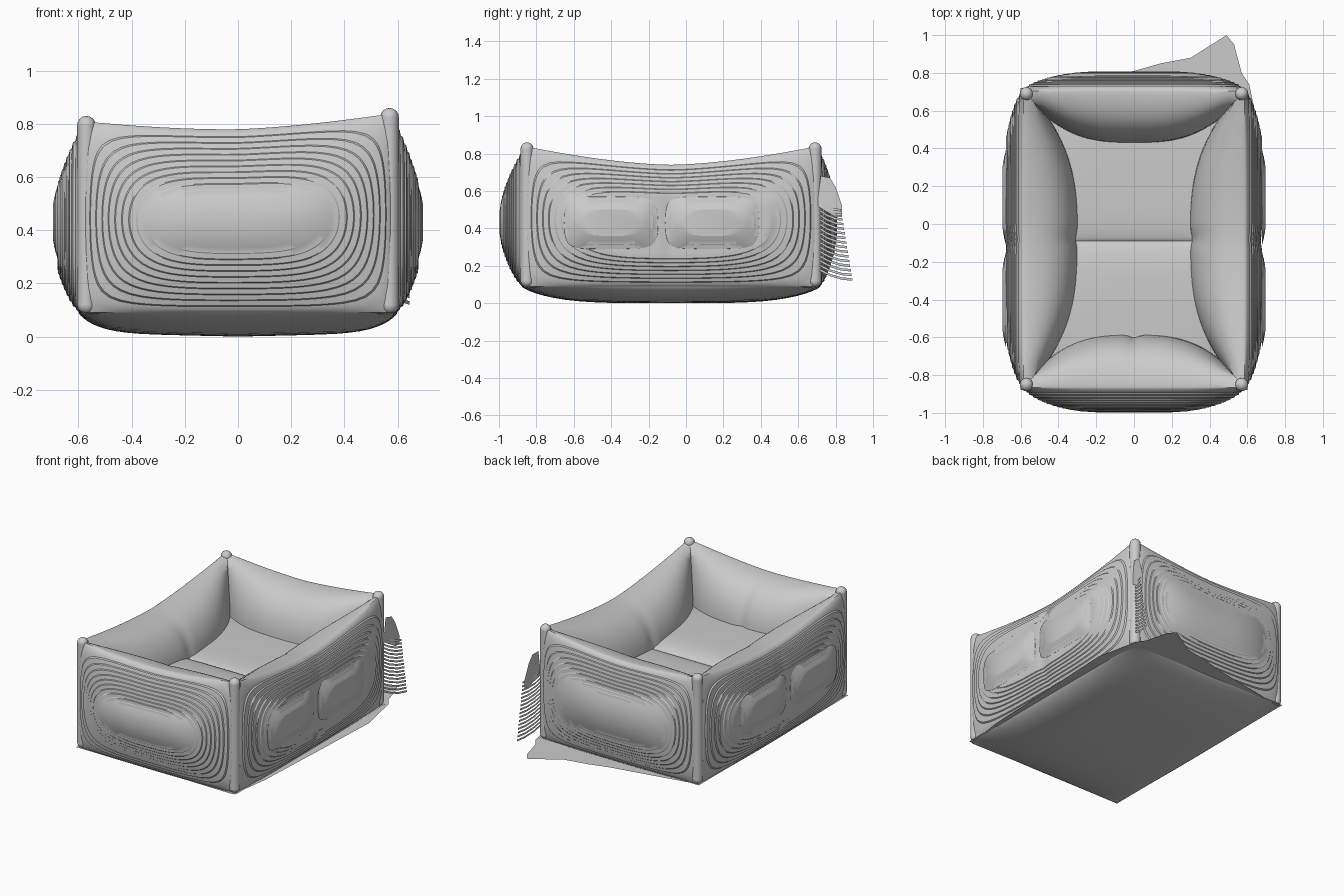
import bpy, bmesh, math
from math import cos, sin, pi, exp
from mathutils import Matrix

cube = bpy.data.objects.get("Cube")
if cube:
    bpy.data.objects.remove(cube)

fabric = bpy.data.materials.new("grey_fabric")
fabric.use_nodes = True
grey = (0.6, 0.6, 0.6, 1)
fabric.diffuse_color = grey
fabric.node_tree.nodes["Principled BSDF"].inputs["Base Color"].default_value = grey

SEGS = 96
HX, CY, HY, LOW, TOP = 0.585, -0.08, 0.785, 0.085, 0.825


def finish(name, bm, closed=True):
    bmesh.ops.remove_doubles(bm, verts=bm.verts, dist=0.0004)
    if closed:
        bmesh.ops.recalc_face_normals(bm, faces=bm.faces)
    mesh = bpy.data.meshes.new(name)
    bm.to_mesh(mesh)
    bm.free()
    mesh.materials.append(fabric)
    obj = bpy.data.objects.new(name, mesh)
    bpy.context.collection.objects.link(obj)
    bpy.ops.object.select_all(action='DESELECT')
    obj.select_set(True)
    bpy.context.view_layer.objects.active = obj
    bpy.ops.object.shade_smooth_by_angle(angle=math.radians(30))


def contour(a, s):
    """Point in direction a where a stuffed panel has the level of ring s."""
    c, d = cos(a), sin(a)
    lo, hi = 0, 1 / max(abs(c), abs(d))
    for _ in range(24):
        r = (lo + hi) / 2
        if (1 - abs(c * r) ** 3.5) * (1 - (d * r) ** 2) > 1 - s * s:
            lo = r
        else:
            hi = r
    return c * hi, d * hi


def skin(bm, rings, place, depth):
    """Concentric rings, square at the rim and oval in the middle."""
    prev = None
    for s, level in rings:
        ring = []
        for i in range(SEGS):
            u, v = contour(2 * pi * i / SEGS, s)
            ring.append(bm.verts.new(place(u, v, depth(u, v, level))))
        if prev:
            for i in range(SEGS):
                j = (i + 1) % SEGS
                bm.faces.new((prev[i], prev[j], ring[j], ring[i]))
        prev = ring
    bm.faces.new(prev)


def smooth_rings(n):
    return [(cos(pi / 2 * i / n), cos(pi / 2 * i / n)) for i in range(n)]


def stepped_rings(n, start, end):
    """Ring pairs whose second ring jumps up, giving stitched terraces."""
    rings = []
    for i in range(n):
        s = start + (end - start) * i / (n - 1)
        rings += [(s, s + 0.016), (s - 0.01, s - 0.02)]
    return rings


def bolster(name, place, outer, inner, crease_out=0, crease_in=0, plateau=0):
    def crease(u, amount):
        return 1 - amount * exp(-(u / 0.05) ** 2)

    def rim(s, width):
        return width * math.sqrt(max(0, 1 - s ** 12))

    def out_depth(u, v, s):
        s = max(s, plateau)
        return (rim(s, 0.02) + outer * (1 - s * s)) * crease(u, crease_out)

    def in_depth(u, v, s):
        f = max(0, 1 - abs(u) ** 3) ** 1.4
        g = max(0, 1 - abs(v) ** 2.4) ** 0.6
        return -(rim(max(abs(u), abs(v)), 0.06) + inner * f * g) * crease(u, crease_in)

    bm = bmesh.new()
    edge = [(s, s) for s in (1, 0.997, 0.988, 0.972, 0.95)]
    skin(bm, edge + stepped_rings(13, 0.92, 0.16), place, out_depth)
    skin(bm, smooth_rings(24), place, in_depth)
    finish(name, bm)


def height(u, v, sag, tilt):
    lift = tilt - sag * (1 - abs(u) ** 1.6)
    return LOW + (v + 1) / 2 * (TOP - LOW + lift)


# Four bolsters around the bed
def end_place(side, sag):
    return lambda u, v, d: (u * HX, CY + side * (HY + d), height(u, v, sag, 0.015 * u))


def side_place(side):
    return lambda u, v, d: (side * (HX + d), CY + u * HY,
                            height(u, v, 0.09 + 0.01 * side, 0.015 * side))


bolster("front_bolster", end_place(-1, 0.045), 0.115, 0.22, crease_in=0.05)
bolster("back_bolster", end_place(1, 0.05), 0.085, 0.215)
for side, word in ((1, "left"), (-1, "right")):
    bolster(word + "_bolster", side_place(side), 0.098, 0.23, 0.1, 0.04, plateau=0.5)
    # Terraced oval padding on both halves of the side
    for y, half in ((-0.40, "front"), (0.14, "back")):
        bm = bmesh.new()
        skin(bm, stepped_rings(4, 0.88, 0.45),
             lambda u, v, d: (side * (HX + d), y + 0.27 * u, 0.43 + 0.16 * v),
             lambda u, v, s: 0.086 + 0.03 * (1 - s ** 2))
        finish(f"{word}_{half}_pad", bm)

# Rounded seams filling the four upright corners
for side, word in ((1, "left"), (-1, "right")):
    for end, where in ((1, "back"), (-1, "front")):
        bm = bmesh.new()
        x, y = side * (HX - 0.015), CY + end * (HY - 0.015)
        top = TOP - 0.015 + 0.015 * side
        for z in (LOW + 0.035, top):
            bmesh.ops.create_uvsphere(bm, u_segments=16, v_segments=8, radius=0.035,
                                      matrix=Matrix.Translation((x, y, z)))
        bmesh.ops.create_cone(bm, segments=16, radius1=0.035, radius2=0.035,
                              depth=top - LOW - 0.035,
                              matrix=Matrix.Translation((x, y, (top + LOW + 0.035) / 2)))
        finish(f"{where}_{word}_corner_seam", bm)

# Seat cushion with a seam across, in two gently domed halves
for name, y0, y1, rise in (("front_cushion", -0.80, -0.09, 0.03), ("back_cushion", -0.09, 0.64, 0.01)):
    bm = bmesh.new()
    ym, yh = (y0 + y1) / 2, (y1 - y0) / 2
    for way in (1, -1):
        skin(bm, smooth_rings(10),
             lambda u, v, d: (u * 0.5, ym + yh * v, 0.46 + d),
             lambda u, v, s: way * (0.015 + rise) * (1 - s ** 4) ** 0.6)
    finish(name, bm)

# Padded underside
bm = bmesh.new()
for deep in (0.09, 0.0):
    skin(bm, smooth_rings(14),
         lambda u, v, d: (u * 0.6, CY + v * 0.8, 0.09 - d),
         lambda u, v, s: deep * (1 - s ** 4) ** 0.8 * (1 - 0.15 * abs(u)))
finish("base_pad", bm)

# Loose fabric sheet showing at the back left corner
bm = bmesh.new()
outline = [(-0.58, -0.86), (0.58, -0.88), (0.62, -0.6), (0.65, 0.0), (0.67, 0.45), (0.61, 0.74),
           (0.57, 0.80), (0.53, 0.95), (0.49, 1.0), (0.30, 0.88), (0.14, 0.85), (0, 0.81), (-0.58, 0.70)]
bm.faces.new([bm.verts.new((x, y, 0.085)) for x, y in outline])
finish("loose_base_sheet", bm)

# Frayed strips hanging off the same corner
bm = bmesh.new()
for i in range(16):
    t = i / 15
    z, reach = 0.12 + 0.37 * t, 0.19 - 0.06 * t
    path = [(0.585 + 0.06 * k, 0.70 + reach * k, z + 0.06 * (1 - k) ** 2) for k in (0, 0.35, 0.7, 1)]
    rows = [[bm.verts.new((x, y, zz + h)) for x, y, zz in path] for h in (0, 0.013)]
    for k in range(3):
        bm.faces.new((rows[0][k], rows[0][k + 1], rows[1][k + 1], rows[1][k]))
patch = [(0.70, 0.52), (0.80, 0.46), (0.835, 0.46), (0.835, 0.52), (0.80, 0.62), (0.77, 0.67), (0.72, 0.68)]
bm.faces.new([bm.verts.new((0.60 + 0.2 * (y - 0.70), y, z)) for y, z in patch])
finish("frayed_strips", bm, closed=False)
